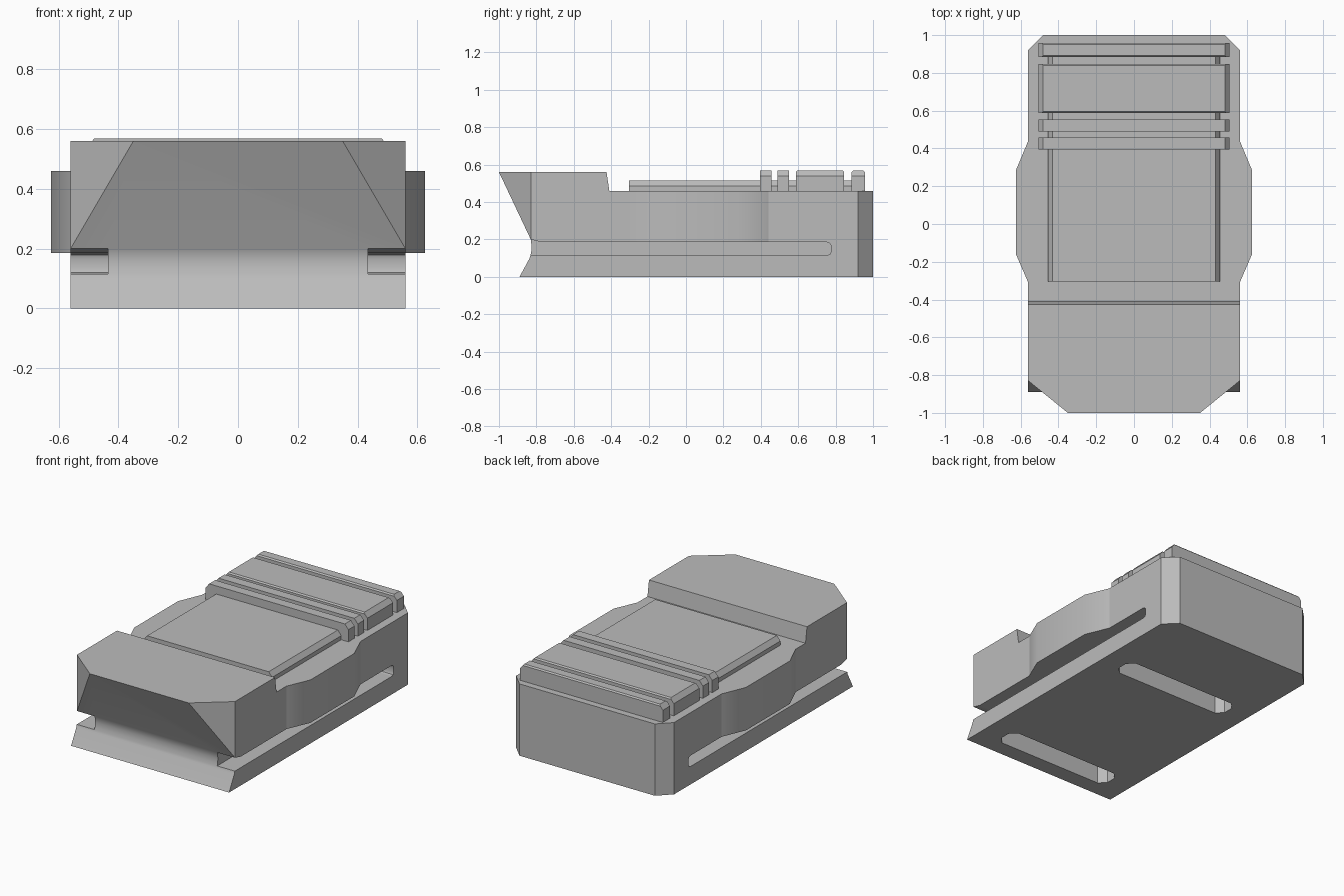
import bpy
import bmesh
from mathutils import Vector

cube = bpy.data.objects.get("Cube")
if cube:
    bpy.data.objects.remove(cube, do_unlink=True)

grey = bpy.data.materials.new("plain grey")
grey.use_nodes = True
COLOUR = (0.5, 0.5, 0.5, 1)
grey.diffuse_color = COLOUR
grey.node_tree.nodes["Principled BSDF"].inputs["Base Color"].default_value = COLOUR


def prism(name, points, axis, low, high):
    """Extrude a 2D outline along an axis (the outline uses the other two)."""
    bm = bmesh.new()
    verts = []
    for p in points:
        co = list(p)
        co.insert("xyz".index(axis), low)
        verts.append(bm.verts.new(co))
    face = bm.faces.new(verts)
    new = bmesh.ops.extrude_face_region(bm, geom=[face])["geom"]
    step = Vector([high - low if a == axis else 0 for a in "xyz"])
    bmesh.ops.translate(bm, vec=step, verts=[g for g in new if isinstance(g, bmesh.types.BMVert)])
    bmesh.ops.recalc_face_normals(bm, faces=bm.faces)
    mesh = bpy.data.meshes.new(name)
    bm.to_mesh(mesh)
    bm.free()
    mesh.materials.append(grey)
    obj = bpy.data.objects.new(name, mesh)
    bpy.context.collection.objects.link(obj)
    return obj


def activate(obj):
    bpy.ops.object.select_all(action="DESELECT")
    obj.select_set(True)
    bpy.context.view_layer.objects.active = obj


def cut(obj, cutter):
    mod = obj.modifiers.new("cut", "BOOLEAN")
    mod.operation = "DIFFERENCE"
    mod.solver = "EXACT"
    mod.object = cutter
    activate(obj)
    bpy.ops.object.modifier_apply(modifier=mod.name)
    bpy.data.objects.remove(cutter, do_unlink=True)


def soften(obj):
    activate(obj)
    bpy.ops.object.shade_smooth_by_angle(angle=0.5)
    mod = obj.modifiers.new("weighted", "WEIGHTED_NORMAL")
    mod.keep_sharp = True


def chamfered(x0, x1, y0, y1, c):
    return [(x0 + c, y0), (x1 - c, y0), (x1, y0 + c), (x1, y1 - c),
            (x1 - c, y1), (x0 + c, y1), (x0, y1 - c), (x0, y0 + c)]


# Main body: side profile with raised hood and undercut nose
W = 0.56
profile = [(-0.89, 0), (-0.836, 0.10), (-0.828, 0.13), (-0.825, 0.16), (-0.83, 0.2),
           (-1, 0.56), (-0.425, 0.56), (-0.41, 0.46), (1, 0.46), (1, 0)]
body = prism("main_body", profile, "x", -W, W)

for s in (-1, 1):
    # Nose corner cut, above the base lip only
    cut(body, prism("nose_cutter", [(s * 0.245, -1.085), (s * 0.665, -0.745), (s * 0.7, -1.2)],
                    "z", 0.15, 0.7))
    # Rear corner chamfer
    cut(body, prism("rear_cutter", [(s * 0.38, 1.1), (s * 0.66, 0.82), (s * 0.7, 1.1)],
                    "z", -0.1, 0.6))
    # Long side slot, open at the front
    slot = [(-1.1, 0.115), (0.755, 0.115), (0.77, 0.121), (0.776, 0.135), (0.776, 0.165),
            (0.77, 0.179), (0.755, 0.185), (-0.77, 0.185), (-0.83, 0.2), (-1.1, 0.2)]
    cut(body, prism("slot_cutter", slot, "x", s * 0.435, s * 0.75))

# Crosswise pockets in the underside
for y in (-0.71, 0.385):
    cut(body, prism("pocket_cutter", chamfered(-0.415, 0.415, y - 0.075, y + 0.075, 0.042),
                    "z", -0.1, 0.15))
soften(body)

# Side bulges
for side, s in (("right", -1), ("left", 1)):
    outline = [(s * W, -0.31), (s * 0.625, -0.16), (s * 0.625, 0.285), (s * W, 0.44)]
    soften(prism(side + "_bulge", outline, "z", 0.185, 0.46))


def ridge(name, half, slope, shoulder, top, y0, y1):
    """Crosswise plate with sloped upper ends."""
    pts = [(-half, 0.455), (half, 0.455), (half, shoulder), (half - slope, top),
           (slope - half, top), (-half, shoulder)]
    return prism(name, pts, "y", y0, y1)


# Deck panel and the four ribs across it
ridge("deck_panel", 0.455, 0.024, 0.486, 0.516, -0.305, 0.94)
for name, y0, y1 in (("front_rib", 0.395, 0.457), ("second_rib", 0.49, 0.552),
                     ("wide_rib", 0.587, 0.846), ("rear_rib", 0.885, 0.957)):
    rib = ridge(name, 0.506, 0.025, 0.538, 0.568, y0, y1)
    if name in ("wide_rib", "rear_rib"):
        # Narrow bevel along the long top edges
        bm = bmesh.new()
        bm.from_mesh(rib.data)
        edges = [e for e in bm.edges if all(v.co.z > 0.56 for v in e.verts)
                 and abs(e.verts[0].co.x - e.verts[1].co.x) > 0.5]
        bmesh.ops.bevel(bm, geom=edges, offset=0.008, segments=1, affect="EDGES")
        bm.to_mesh(rib.data)
        bm.free()
